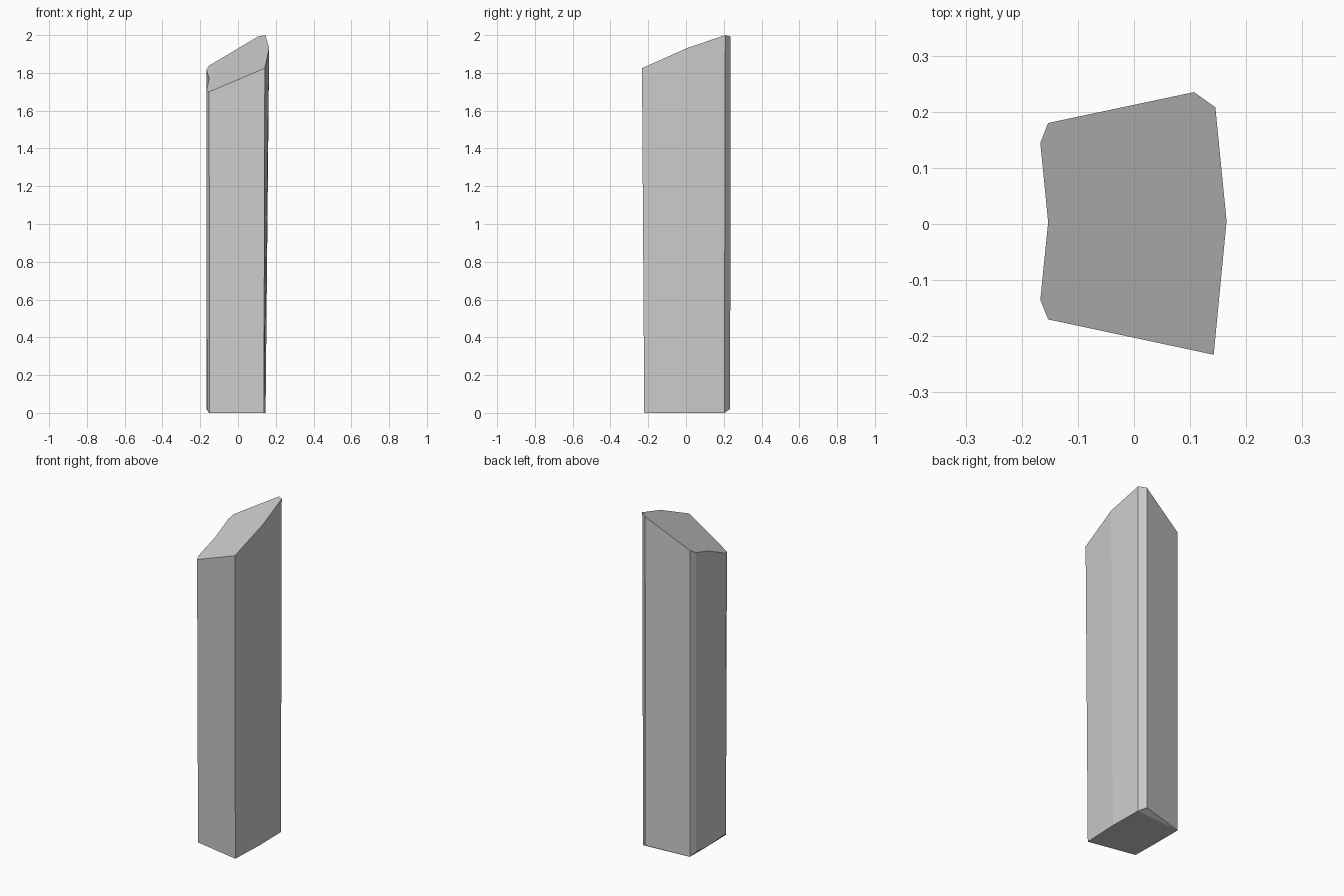
import bpy, bmesh

if "Cube" in bpy.data.objects:
    bpy.data.objects.remove(bpy.data.objects["Cube"])

# Outline, counter-clockwise: top x, top y, bottom x, bottom y, bottom z
outline = [
    (0.145, 0.208, 0.143, 0.203, 0),
    (0.107, 0.235, 0.107, 0.234, 0.02),
    (-0.153, 0.18, -0.153, 0.18, 0),
    (-0.167, 0.145, -0.167, 0.145, 0.02),
    (-0.153, 0.003, -0.153, 0.003, 0),
    (-0.167, -0.135, -0.165, -0.135, 0.02),
    (-0.153, -0.17, -0.150, -0.165, 0),
    (0.142, -0.233, 0.137, -0.221, 0),
    (0.165, 0.005, 0.146, 0.0, 0),
]


def top_height(x, y):
    return 1.845 + 0.51 * x + 0.397 * y


bm = bmesh.new()
top = [bm.verts.new((p[0], p[1], min(2.0, top_height(p[0], p[1])))) for p in outline]
bottom = [bm.verts.new(p[2:]) for p in outline]
n = len(outline)

# Slanted top and side faces
bm.faces.new(top)
for i in range(n):
    j = (i + 1) % n
    bm.faces.new((bottom[i], bottom[j], top[j], top[i]))

# Flat base with chipped corners
bm.faces.new([v for v in reversed(bottom) if v.co.z == 0])
for i in range(n):
    if bottom[i].co.z > 0:
        bm.faces.new((bottom[(i + 1) % n], bottom[i], bottom[i - 1]))

bmesh.ops.recalc_face_normals(bm, faces=bm.faces[:])
mesh = bpy.data.meshes.new("stone_pillar")
bm.to_mesh(mesh)
bm.free()
bpy.context.collection.objects.link(bpy.data.objects.new("stone_pillar", mesh))
